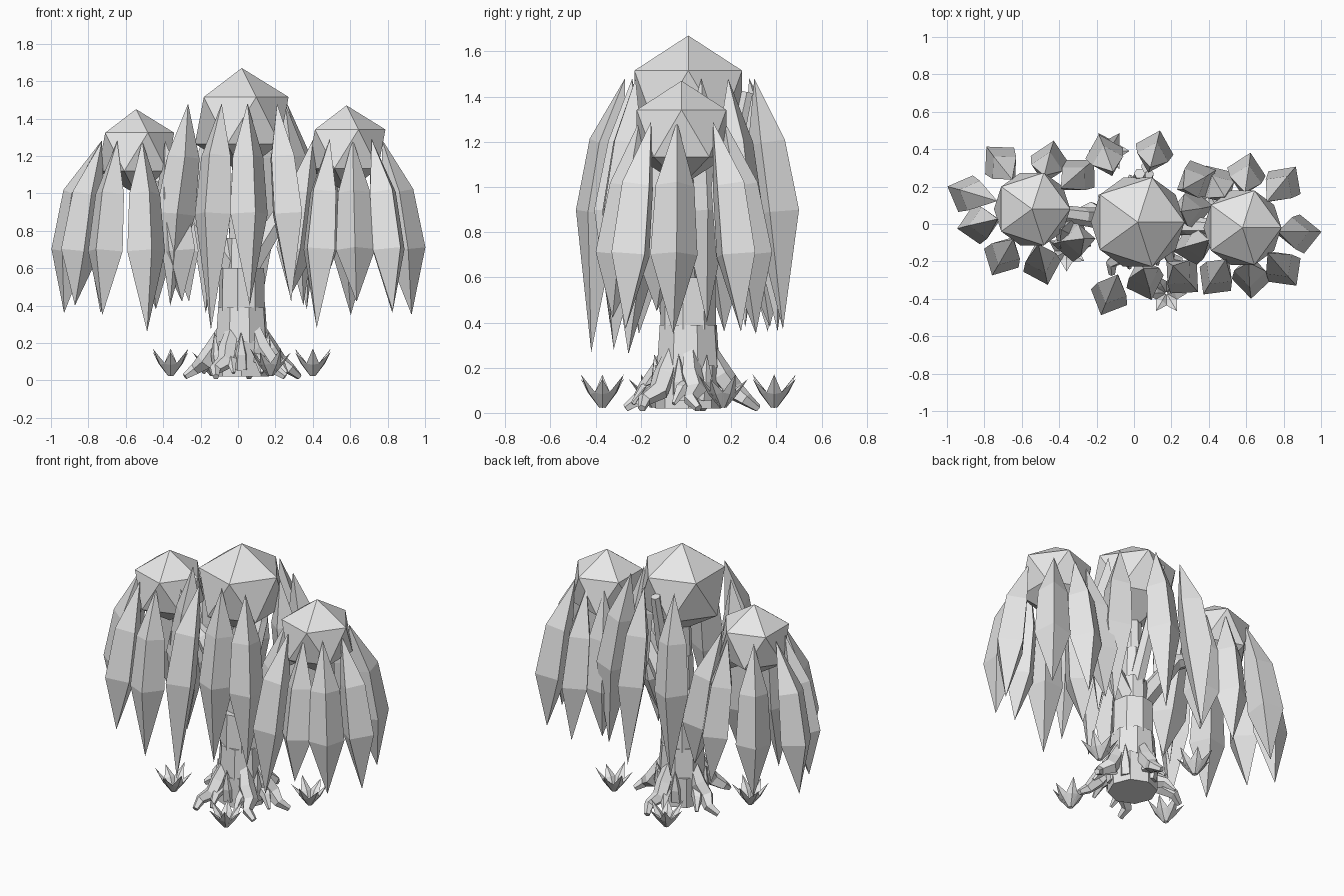
import bpy, bmesh, math, random
from mathutils import Vector

random.seed(4)
cube = bpy.data.objects.get("Cube")
if cube:
    bpy.data.objects.remove(cube)

stone = bpy.data.materials.new("pale_grey")
stone.use_nodes = True
GREY = (0.8, 0.8, 0.8, 1)
stone.diffuse_color = GREY
stone.node_tree.nodes["Principled BSDF"].inputs["Base Color"].default_value = GREY


def polar(center, angle, dist, z):
    return Vector((center[0] + dist * math.cos(angle), center[1] + dist * math.sin(angle), z))


def finish(bm, name):
    bmesh.ops.remove_doubles(bm, verts=bm.verts, dist=0.0005)
    bmesh.ops.recalc_face_normals(bm, faces=bm.faces)
    mesh = bpy.data.meshes.new(name)
    bm.to_mesh(mesh)
    bm.free()
    mesh.materials.append(stone)
    obj = bpy.data.objects.new(name, mesh)
    bpy.context.collection.objects.link(obj)
    return obj


def tube(bm, path, radii, sides, facing=0.0, flat=1.0):
    """Faceted tube along a path; a zero radius makes a pointed end."""
    path = [Vector(p) for p in path]
    out = Vector((math.cos(facing), math.sin(facing), 0))
    rings = []
    for i, (p, r) in enumerate(zip(path, radii)):
        along = (path[min(i + 1, len(path) - 1)] - path[max(i - 1, 0)]).normalized()
        side = along.cross(out).normalized()
        front = side.cross(along)
        turns = [k * math.tau / sides for k in range(sides)]
        rings.append([bm.verts.new(p + r * (front * math.cos(t) * flat + side * math.sin(t)))
                      for t in turns])
    for a, b in zip(rings, rings[1:]):
        for k in range(sides):
            n = (k + 1) % sides
            bm.faces.new((a[k], a[n], b[n], b[k]))
    for ring, r in ((rings[0], radii[0]), (rings[-1], radii[-1])):
        if r > 0:
            bm.faces.new(ring)


def crown(name, center, z, radius):
    bm = bmesh.new()
    bmesh.ops.create_icosphere(bm, subdivisions=1, radius=radius)
    bmesh.ops.translate(bm, verts=bm.verts, vec=(center[0], center[1], z))
    finish(bm, name)


def hanging_leaves(name, center, top, inner, leaves):
    """Bowed, four-sided drooping leaves: (angle, reach, tip height) around a crown."""
    bm = bmesh.new()
    for degrees, reach, tip in leaves:
        a = math.radians(degrees)
        path = [polar(center, a, min(inner, reach - 0.07), top),
                polar(center, a, reach - 0.045, top - 0.285),
                polar(center, a, reach, top - 0.59),
                polar(center, a, reach + 0.03, tip)]
        tube(bm, path, (0, 0.086, 0.105, 0), 4, a + random.uniform(-0.25, 0.25))
    finish(bm, name)


# Crowns and their hanging leaves
LEFT, MID, RIGHT = (0.58, -0.02), (0.02, 0.01), (-0.545, 0.08)
crown("middle_crown", MID, 1.39, 0.28)
crown("left_crown", LEFT, 1.237, 0.233)
crown("right_crown", RIGHT, 1.222, 0.228)
hanging_leaves("middle_leaves", MID, 1.48, 0.3,
               [(14, .31, .4), (36, .4, .38), (77, .4, .37), (116, .41, .36),
                (197, .37, .4), (249, .43, .27), (277, .32, .4), (309, .39, .42)])
hanging_leaves("left_leaves", LEFT, 1.29, 0.19,
               [(47, .33, .36), (86, .3, .35), (120, .28, .4), (200, .29, .45),
                (242, .31, .28), (280, .28, .42), (315, .32, .37), (354, .32, .35)])
hanging_leaves("right_leaves", RIGHT, 1.28, 0.19,
               [(36, .32, .42), (70, .28, .38), (124, .31, .36), (167, .365, .36),
                (196, .31, .4), (238, .31, .35), (280, .31, .26), (325, .27, .42)])

# Trunk: stacked bark segments with small collars
bm = bmesh.new()
segments = [(0.02, 0.21, 0.145, 0.15), (0.2, 0.39, 0.145, 0.132), (0.37, 0.6, 0.126, 0.122),
            (0.58, 0.76, 0.09, 0.085), (0.74, 0.96, 0.075, 0.065), (0.94, 1.2, 0.06, 0.05)]
for i, (low, high, r_low, r_high) in enumerate(segments):
    tube(bm, [(0.02, 0.01, low), (0.02, 0.01, high)], (r_low, r_high), 8, i * 0.3)
finish(bm, "trunk")

# Branches to the side crowns and a short one at the back
bm = bmesh.new()
for center, z in ((LEFT, 1.15), (RIGHT, 1.12)):
    bend = Vector(center) * 0.5
    tube(bm, [(0.02, 0.01, 0.55), (bend.x, bend.y, 0.98), (*center, z)],
         (0.07, 0.05, 0.035), 6, math.pi / 2)
tube(bm, [(0.02, 0.03, 0.7), (0.03, 0.2, 1.1), (0.03, 0.27, 1.42)], (0.05, 0.04, 0.03), 6)
finish(bm, "branches")

# Knobby roots, each with a short offshoot and a spike of bark beside it
bm = bmesh.new()
for k, degrees in enumerate((5, 80, 165, 240, 315)):
    a = math.radians(degrees)
    path = [polar(MID, a, 0.1, 0.27), polar(MID, a, 0.15, 0.17), polar(MID, a + 0.08, 0.2, 0.1),
            polar(MID, a - 0.05, 0.26, 0.06), polar(MID, a + 0.06, 0.31, 0.02)]
    tube(bm, path, (0.035, 0.05, 0.048, 0.032, 0.018), 5, a + 1.5)
    turn = 0.35 if k % 2 else -0.35
    tube(bm, [polar(MID, a, 0.14, 0.12), polar(MID, a + turn * 0.7, 0.2, 0.1),
              polar(MID, a + turn, 0.25, 0.04)], (0.045, 0.03, 0.01), 5, a + 1.5)
    tube(bm, [polar(MID, a + 0.5, 0.12, 0.06), polar(MID, a + 0.5, 0.135, 0.14),
              polar(MID, a + 0.5, 0.15, 0.26)], (0.04, 0.035, 0), 5, a)
finish(bm, "roots")

# Four grass tufts set around the trunk
bm = bmesh.new()
for k in range(4):
    spot = polar((0.02, 0.01), math.radians(-68 + 90 * k), 0.41, 0)
    for j in range(6):
        a = j * math.tau / 6 + k * math.pi / 2
        high = 0.17 if j % 2 else 0.15
        path = [polar(spot, a, 0.01, 0.025), polar(spot, a, 0.055, 0.09), polar(spot, a, 0.11, high)]
        tube(bm, path, (0.014, 0.034, 0), 4, a, 0.35)
finish(bm, "grass_tufts")
